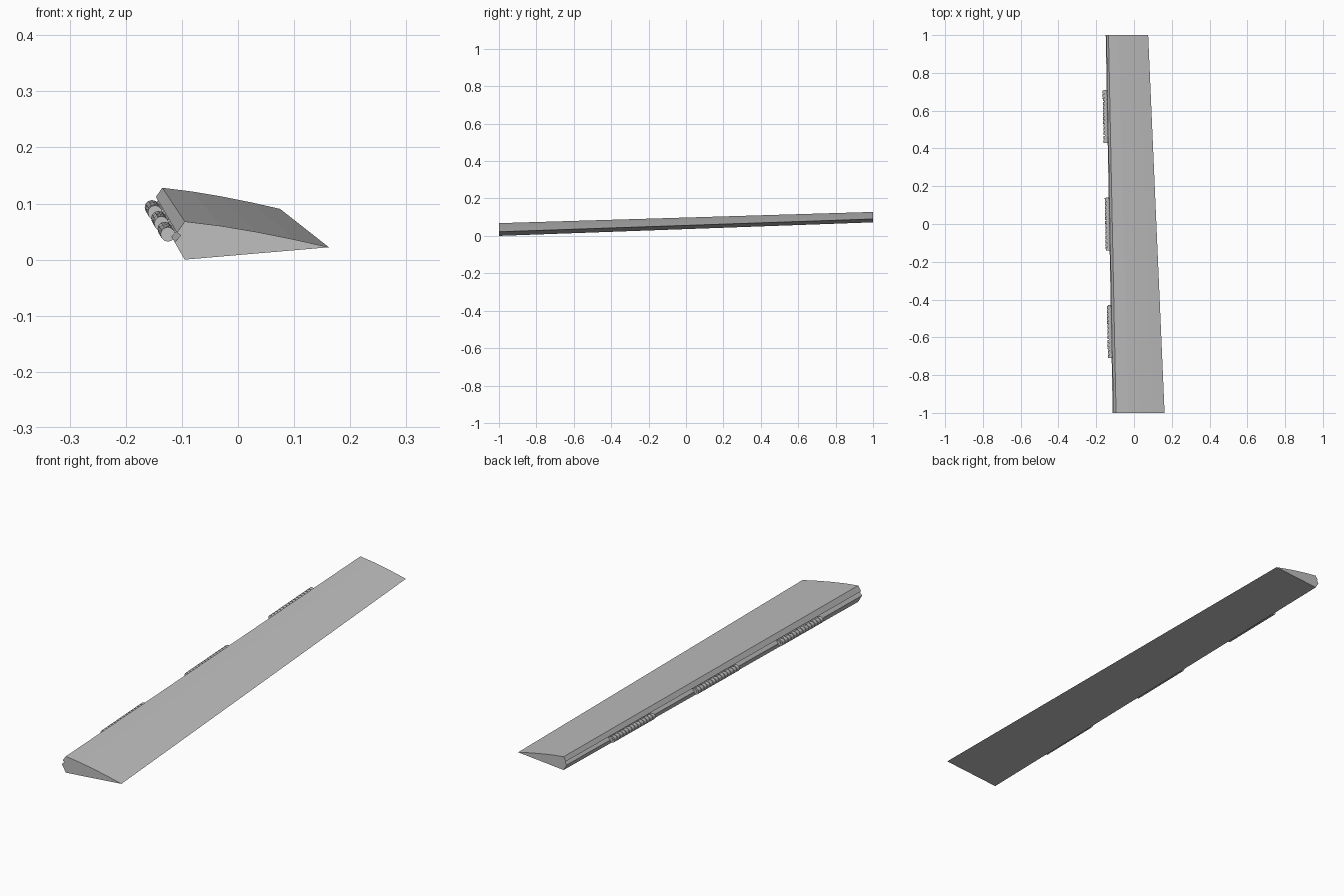
import bpy, bmesh, math
from mathutils import Vector

old = bpy.data.objects.get("Cube")
if old:
    bpy.data.objects.remove(old)

grey = bpy.data.materials.new("satin_grey")
grey.use_nodes = True
GREY = (0.52, 0.52, 0.52, 1)
grey.diffuse_color = GREY
grey.node_tree.nodes["Principled BSDF"].inputs["Base Color"].default_value = GREY


def finish(bm, name):
    bmesh.ops.recalc_face_normals(bm, faces=bm.faces)
    mesh = bpy.data.meshes.new(name)
    bm.to_mesh(mesh)
    bm.free()
    mesh.materials.append(grey)
    obj = bpy.data.objects.new(name, mesh)
    bpy.context.collection.objects.link(obj)
    return obj


def loft(bm, ring_a, ring_b):
    """Closed solid between two matching rings of points."""
    a = [bm.verts.new(p) for p in ring_a]
    b = [bm.verts.new(p) for p in ring_b]
    bm.faces.new(a)
    bm.faces.new(b[::-1])
    for i in range(len(a)):
        j = (i + 1) % len(a)
        bm.faces.new((a[i], b[i], b[j], a[j]))


# Tapered, swept panel: wedge section with a grooved leading edge
section = [(-0.095, 0.068), (-0.03, 0.060), (0.035, 0.049), (0.10, 0.036),
           (0.162, 0.022), (-0.095, 0.0), (-0.113, 0.031),
           (-0.102, 0.043), (-0.109, 0.048)]
TAPER = 0.817
front_top, back_top = Vector(section[0]), Vector((-0.135, 0.128))


def section_at(y):
    t = (y + 1) / 2
    scale = 1 + (TAPER - 1) * t
    corner = front_top.lerp(back_top, t)
    ring = []
    for p in section:
        q = corner + (Vector(p) - front_top) * scale
        ring.append((q.x, y, q.y))
    return ring


bm = bmesh.new()
loft(bm, section_at(-1), section_at(1))
finish(bm, "flap_panel")


# Piano hinges along the leading edge
def hinge_axis(y):
    return Vector((-0.125 - 0.02 * (y + 0.71), y, 0.045 + 0.034 * (y + 0.71)))


def circle(y, radius, sides=12):
    c = hinge_axis(y)
    return [c + Vector((radius * math.cos(k * math.tau / sides), 0,
                        radius * math.sin(k * math.tau / sides)))
            for k in range(sides)]


def leaf_ring(y):
    c, groove = hinge_axis(y), Vector(section_at(y)[7])
    lift = Vector((0, 0, 0.008))
    return [c + lift, groove + Vector((0.002, 0, 0)), c - lift]


HALF, KNUCKLES, GAP = 0.14, 14, 0.003
for label, mid in (("front", -0.57), ("middle", 0.0), ("back", 0.57)):
    start, end = mid - HALF, mid + HALF
    step = (end - start) / KNUCKLES

    bm = bmesh.new()
    for k in range(KNUCKLES):
        y = start + k * step
        loft(bm, circle(y, 0.013), circle(y + step - GAP, 0.013))
    knuckles = finish(bm, label + "_hinge_knuckles")
    bpy.ops.object.select_all(action='DESELECT')
    knuckles.select_set(True)
    bpy.context.view_layer.objects.active = knuckles
    bpy.ops.object.shade_smooth_by_angle(angle=math.radians(35))

    bm = bmesh.new()
    loft(bm, circle(start, 0.006), circle(end, 0.006))
    finish(bm, label + "_hinge_pin")

    # Leaf that joins the knuckles to the groove
    bm = bmesh.new()
    loft(bm, leaf_ring(start + GAP), leaf_ring(end - GAP))
    finish(bm, label + "_hinge_leaf")
